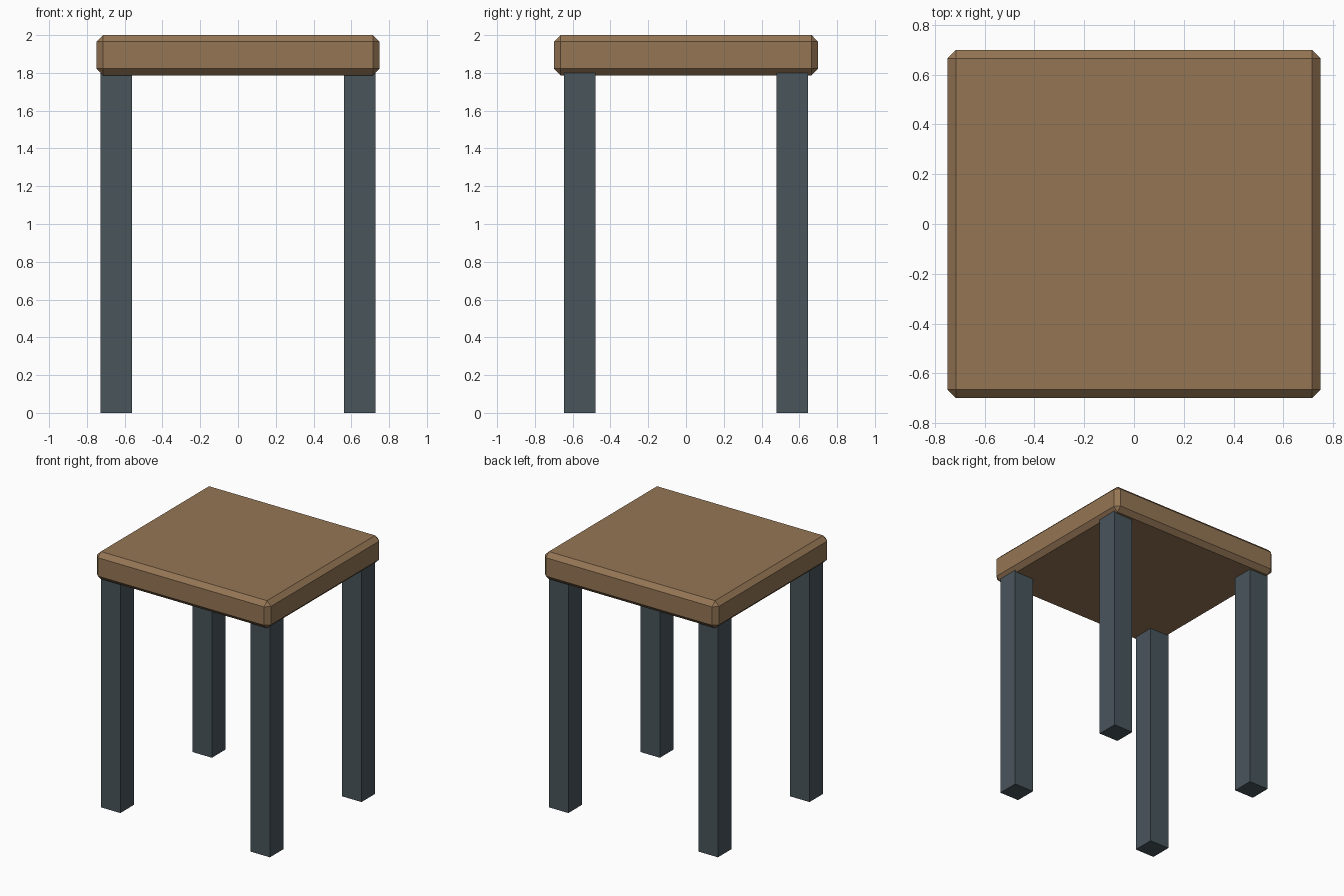
import bpy

if "Cube" in bpy.data.objects:
    bpy.data.objects.remove(bpy.data.objects["Cube"])


def material(name, color):
    mat = bpy.data.materials.new(name)
    mat.diffuse_color = (*color, 1.0)
    mat.use_nodes = True
    mat.node_tree.nodes["Principled BSDF"].inputs["Base Color"].default_value = mat.diffuse_color
    return mat


def box(name, center, size, mat):
    bpy.ops.mesh.primitive_cube_add(size=1, location=center)
    obj = bpy.context.object
    obj.name = name
    obj.scale = size
    bpy.ops.object.transform_apply(location=False, rotation=False, scale=True)
    obj.data.materials.append(mat)
    return obj


wood = material("wood", (0.30, 0.18, 0.09))
metal = material("dark_metal", (0.065, 0.09, 0.105))

# Seat slab with a single flat chamfer on every edge
seat_bottom, seat_top = 1.787, 2.0
seat = box("seat", (0, 0, (seat_bottom + seat_top) / 2),
           (1.5, 1.4, seat_top - seat_bottom), wood)
bevel = seat.modifiers.new("chamfer", 'BEVEL')
bevel.width = 0.035
bevel.segments = 1

# Four square legs, ending just inside the seat
leg_top = 1.83
for side_y, sy in (("front", -1), ("back", 1)):
    for side_x, sx in (("left", -1), ("right", 1)):
        box(f"{side_y}_{side_x}_leg", (sx * 0.644, sy * 0.563, leg_top / 2),
            (0.168, 0.168, leg_top), metal)
